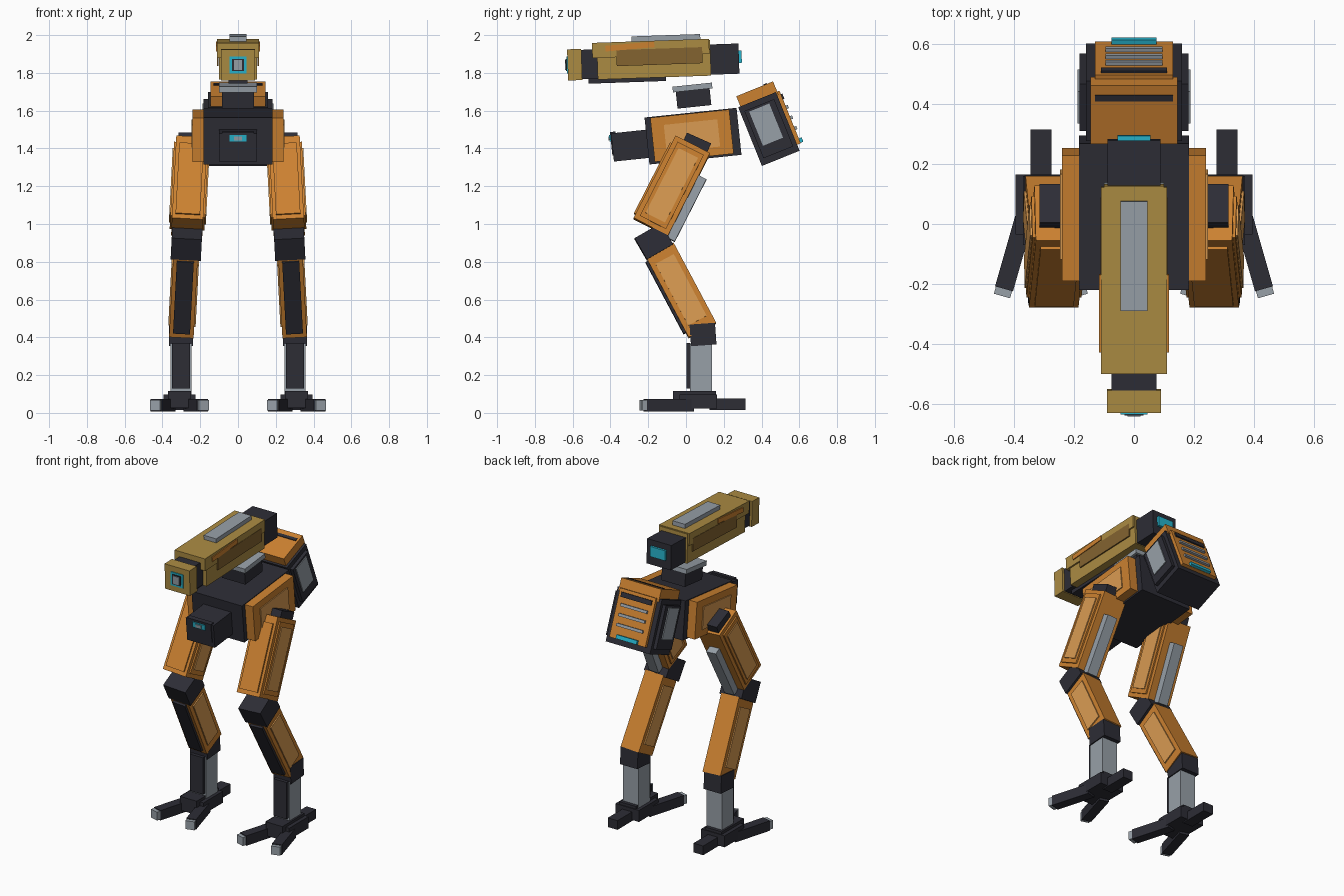
import bpy
import bmesh
from math import radians
from mathutils import Matrix, Vector

cube = bpy.data.objects.get("Cube")
if cube:
    bpy.data.objects.remove(cube, do_unlink=True)


def material(name, *rgb):
    m = bpy.data.materials.new(name)
    m.use_nodes = True
    m.diffuse_color = (*rgb, 1)
    m.node_tree.nodes["Principled BSDF"].inputs["Base Color"].default_value = (*rgb, 1)
    return m


ORANGE = material("orange_armour", .60, .22, .03)
LIGHT = material("light_orange_panel", .70, .33, .085)
TAN = material("tan_armour", .41, .26, .055)
BROWN = material("brown_panel", .23, .125, .03)
DARK = material("dark_metal", .026, .026, .036)
GREY = material("grey_metal", .31, .35, .39)
CYAN = material("cyan_glow", .02, .45, .60)


def frame(x, y, z, pitch=0, splay=0, yaw=0):
    """Placed coordinate frame: pitch about x, splay about y, yaw about z."""
    return (Matrix.Translation((x, y, z)) @ Matrix.Rotation(radians(yaw), 4, "Z")
            @ Matrix.Rotation(radians(splay), 4, "Y") @ Matrix.Rotation(radians(pitch), 4, "X"))


def box(name, mat, base, center, size):
    """Box with the given centre and size inside a frame."""
    bm = bmesh.new()
    bmesh.ops.create_cube(bm, size=1)
    for v in bm.verts:
        v.co = Vector(a * b for a, b in zip(v.co, size)) + Vector(center)
    mesh = bpy.data.meshes.new(name)
    bm.to_mesh(mesh)
    bm.free()
    mesh.materials.append(mat)
    ob = bpy.data.objects.new(name, mesh)
    ob.matrix_world = base
    bpy.context.collection.objects.link(ob)
    return ob


SIDES = (("left", 1), ("right", -1))

# Head: long housing with muzzle, rear block and trim
head = frame(0, -.17, 1.87, 2)
box("head_housing", TAN, head, (0, 0, 0), (.20, .60, .19))
box("head_top_cover", TAN, head, (0, -.015, .06), (.22, .62, .08))
box("head_top_plate", GREY, head, (0, .067, .112), (.09, .365, .03))
box("head_under_slab", DARK, head, (0, -.145, -.10), (.10, .41, .03))
box("head_front_collar", DARK, head, (0, -.34, -.012), (.15, .10, .155))
box("head_muzzle", TAN, head, (0, -.42, -.012), (.18, .075, .165))
box("eye_ring", CYAN, head, (0, -.459, -.012), (.09, .008, .09))
box("eye_socket", DARK, head, (0, -.464, -.012), (.062, .006, .066))
box("eye_lens", GREY, head, (0, -.468, -.012), (.044, .006, .052))
box("head_rear_block", DARK, head, (0, .375, -.01), (.175, .15, .16))
box("head_rear_light", CYAN, head, (0, .457, 0), (.11, .016, .065))
for side, s in SIDES:
    box(side + "_head_panel", BROWN, head, (s * .108, .03, .015), (.008, .455, .085))
    strip = head @ frame(s * .109, -.125, .074, 3)
    box(side + "_head_strip", ORANGE, strip, (0, 0, 0), (.014, .26, .03))

# Neck mount
neck = frame(0, .04, 1.665, 6)
box("neck_block", DARK, neck, (0, 0, 0), (.17, .18, .09))
box("neck_plate", GREY, neck, (0, 0, .058), (.20, .21, .03))

# Torso with side armour and nose
torso = frame(0, .037, 1.465, 6)
box("torso_hull", DARK, torso, (0, 0, 0), (.365, .49, .25))
box("nose_block", DARK, torso, (0, -.335, -.015), (.20, .19, .15))
box("nose_rim", DARK, torso, (0, -.42, .005), (.17, .03, .125))
box("nose_light", CYAN, torso, (0, -.438, .035), (.09, .008, .035))
box("nose_lens", GREY, torso, (0, -.443, .035), (.04, .006, .02))
for side, s in SIDES:
    box(side + "_hip_armour", ORANGE, torso, (s * .21, -.005, .003), (.06, .42, .235))
    box(side + "_hip_panel", LIGHT, torso, (s * .242, -.005, .003), (.008, .285, .145))

# Back pack
pack = frame(0, .44, 1.50, 22)
box("pack_core", DARK, pack, (0, 0, .003), (.32, .215, .335))
box("pack_cap", ORANGE, pack, (0, .01, .19), (.29, .21, .077))
box("pack_cap_slit", DARK, pack, (0, .07, .23), (.26, .02, .006))
box("pack_back_plate", ORANGE, pack, (0, .113, .02), (.26, .03, .30))
box("pack_vent", DARK, pack, (0, .13, .135), (.22, .012, .03))
for i in range(3):
    box(f"pack_slat_{i + 1}", GREY, pack, (0, .133, .075 - i * .06), (.19, .014, .018))
box("pack_light", CYAN, pack, (0, .134, -.115), (.15, .02, .025))
for side, s in SIDES:
    box(side + "_pack_side", DARK, pack, (s * .167, 0, .005), (.03, .17, .27))
    box(side + "_pack_panel", GREY, pack, (s * .184, -.005, .03), (.008, .115, .195))

# Legs
for side, s in SIDES:
    joint = frame(s * .275, .058, 1.43, -24)
    box(side + "_hip_joint", DARK, joint, (0, 0, 0), (.08, .14, .055))

    thigh = frame(s * .258, -.075, 1.20, -27, -3 * s)
    box(side + "_thigh", ORANGE, thigh, (0, 0, 0), (.165, .205, .49))
    box(side + "_thigh_front", ORANGE, thigh, (0, -.105, -.01), (.13, .015, .42))
    for end in (1, -1):
        box(side + "_thigh_side", ORANGE, thigh, (end * .085, 0, 0), (.014, .155, .44))
        box(side + "_thigh_panel", LIGHT, thigh, (end * .094, 0, 0), (.008, .115, .385))
    box(side + "_thigh_strut", GREY, thigh, (0, .125, -.07), (.07, .045, .37))

    knee = frame(s * .272, -.17, .905, 30, -3 * s)
    box(side + "_knee", DARK, knee, (0, 0, 0), (.16, .16, .13))

    shin = frame(s * .287, -.026, .648, 28, -3 * s)
    box(side + "_shin", ORANGE, shin, (0, 0, 0), (.13, .165, .48))
    for end in (1, -1):
        box(side + "_shin_panel", LIGHT, shin, (end * .068, 0, 0), (.009, .11, .37))
    box(side + "_shin_guard", DARK, shin, (0, -.088, .005), (.09, .018, .43))

    # Ankle
    ankle = frame(s * .302, .08, 0)
    box(side + "_ankle_joint", DARK, ankle @ frame(0, .01, .415, 4), (0, 0, 0), (.125, .135, .115))
    box(side + "_ankle_column", GREY, ankle, (0, 0, .23), (.112, .115, .27))
    box(side + "_ankle_guard", DARK, ankle, (0, -.067, .25), (.095, .022, .24))

    # Foot with heel and two toes
    foot = frame(s * .31, 0, 0)
    box(side + "_foot_block", DARK, foot, (0, .065, .06), (.17, .20, .075))
    box(side + "_foot_top", DARK, foot, (0, .045, .07), (.12, .23, .09))
    box(side + "_heel", DARK, foot, (0, .22, .045), (.07, .19, .06))
    for end in (1, -1):
        toe = foot @ frame(end * .055, .02, .04, 0, 0, end * 16)
        box(side + "_toe", DARK, toe, (0, -.115, 0), (.062, .26, .065))
        box(side + "_toe_tip", GREY, toe, (0, -.255, 0), (.056, .03, .055))
